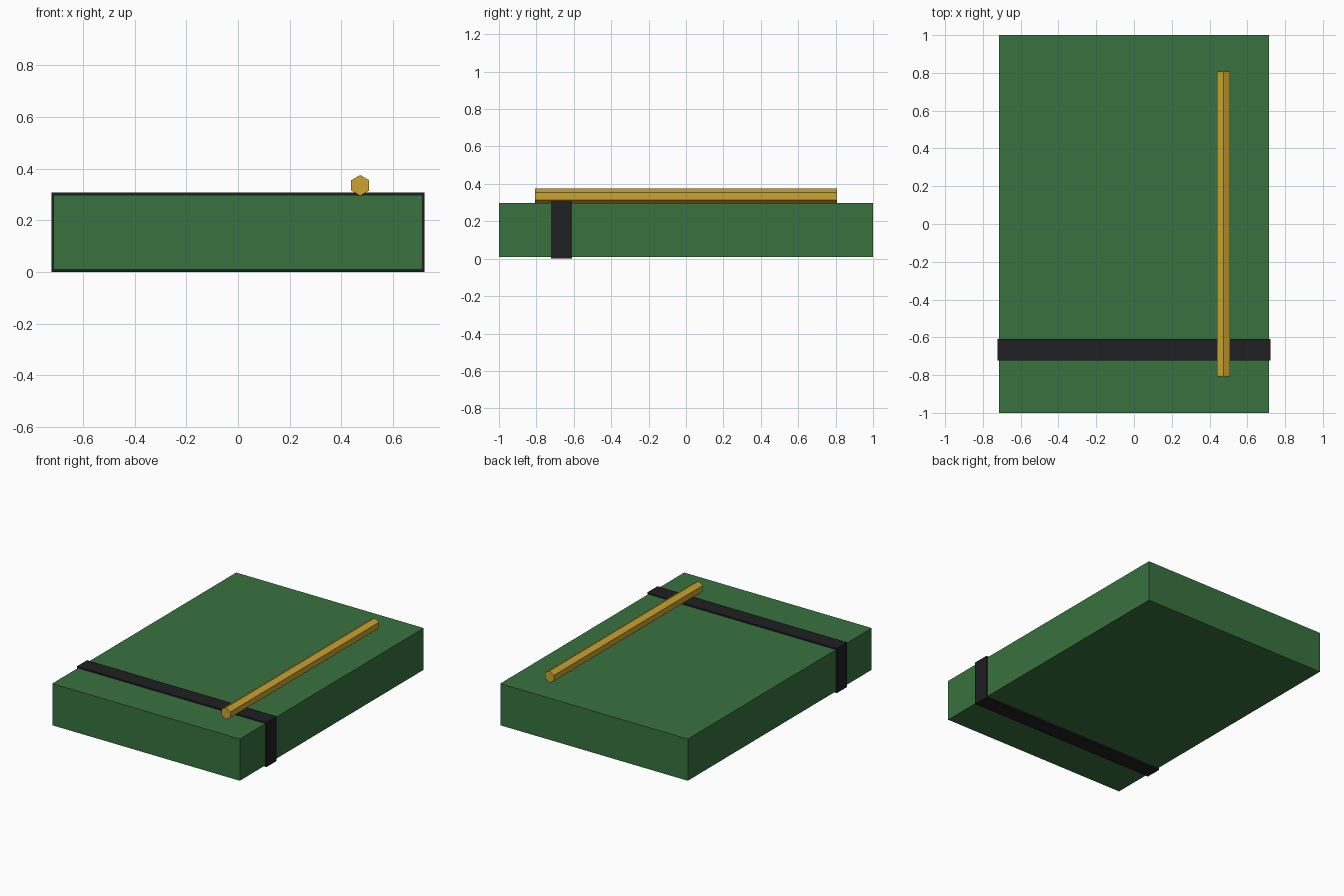
import bpy, bmesh
from math import pi, cos, sin

if "Cube" in bpy.data.objects:
    bpy.data.objects.remove(bpy.data.objects["Cube"])


def paint(obj, rgb):
    mat = bpy.data.materials.new(obj.name + "_colour")
    mat.diffuse_color = (*rgb, 1)
    mat.use_nodes = True
    mat.node_tree.nodes["Principled BSDF"].inputs["Base Color"].default_value = mat.diffuse_color
    obj.data.materials.append(mat)


def extrude_y(name, outer, y0, y1, rgb, inner=None):
    """Extrude an xz outline along y; with an inner outline it becomes a hollow loop."""
    bm = bmesh.new()
    rings = []
    for outline in [outer] + ([inner] if inner else []):
        rings.append([[bm.verts.new((x, y, z)) for x, z in outline] for y in (y0, y1)])
    n = len(outer)
    for a, b in rings:
        for i in range(n):
            j = (i + 1) % n
            bm.faces.new((a[i], a[j], b[j], b[i]))
    for end in (0, 1):
        if inner:
            a, b = rings[0][end], rings[1][end]
            for i in range(n):
                j = (i + 1) % n
                bm.faces.new((a[i], a[j], b[j], b[i]))
        else:
            bm.faces.new(rings[0][end])
    bmesh.ops.recalc_face_normals(bm, faces=bm.faces)
    mesh = bpy.data.meshes.new(name)
    bm.to_mesh(mesh)
    bm.free()
    obj = bpy.data.objects.new(name, mesh)
    bpy.context.collection.objects.link(obj)
    paint(obj, rgb)
    return obj


def rect(w, z0, z1):
    return [(-w, z0), (w, z0), (w, z1), (-w, z1)]


# Notebook block
extrude_y("notebook", rect(0.714, 0.01, 0.297), -1, 1, (0.04, 0.17, 0.05))

# Elastic strap wrapped round the block
extrude_y("elastic_band", rect(0.722, 0, 0.307), -0.722, -0.61,
          (0.014, 0.014, 0.016), inner=rect(0.71, 0.014, 0.293))

# Hexagonal pencil lying on top
r = 0.04
hexagon = [(0.473 + r * cos(pi / 2 + i * pi / 3), 0.335 + r * sin(pi / 2 + i * pi / 3))
           for i in range(6)]
extrude_y("pencil", hexagon, -0.808, 0.808, (0.60, 0.37, 0.03))
